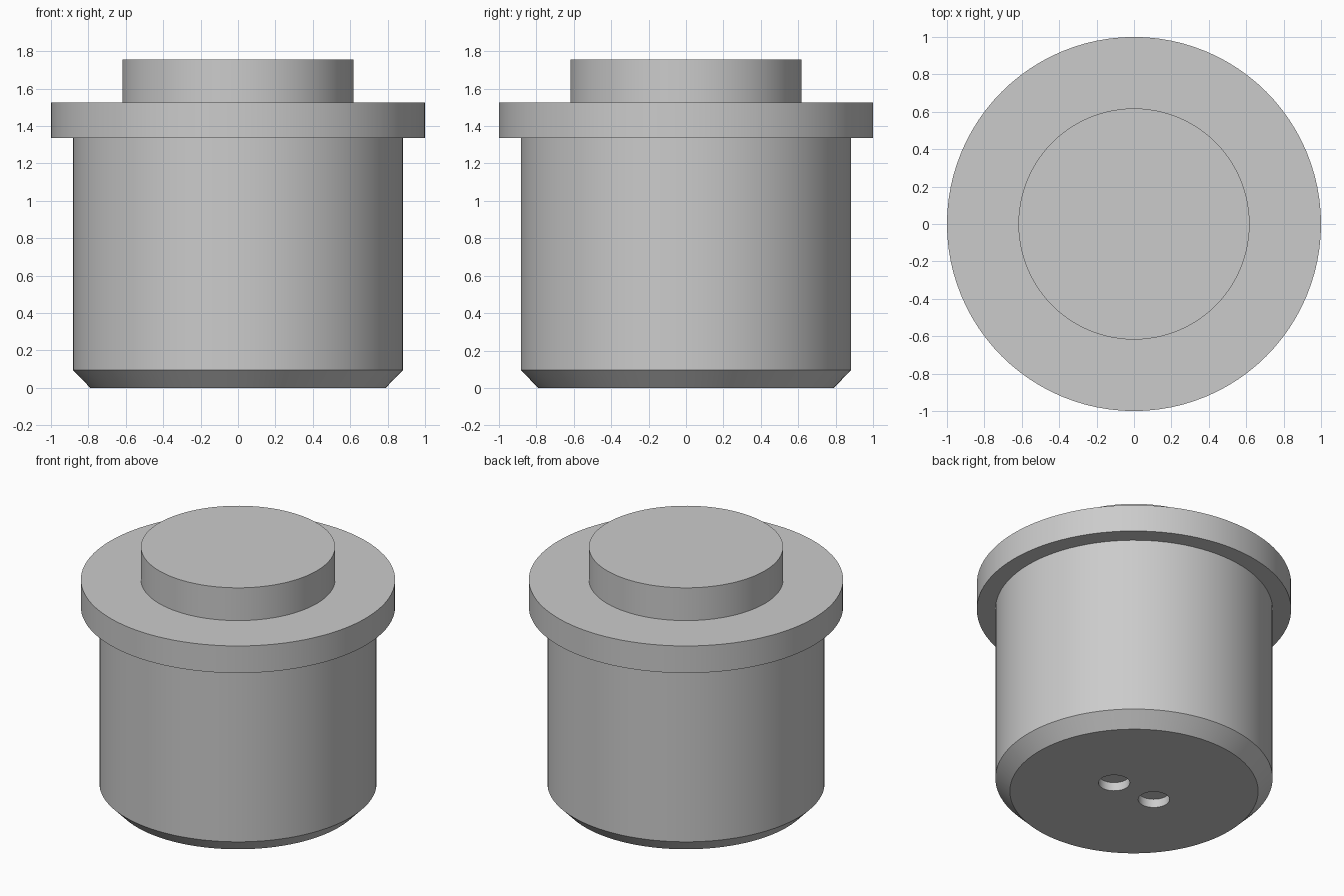
import bpy
import bmesh
import math
from mathutils import Matrix

cube = bpy.data.objects.get("Cube")
if cube:
    bpy.data.objects.remove(cube, do_unlink=True)

SEGMENTS = 96

# One plain grey for everything
grey = bpy.data.materials.new("plain_grey")
grey.use_nodes = True
colour = (0.6, 0.6, 0.6, 1)
grey.diffuse_color = colour
grey.node_tree.nodes["Principled BSDF"].inputs["Base Color"].default_value = colour


def finish(name, bm):
    """Turn a bmesh into a named, coloured object."""
    bmesh.ops.recalc_face_normals(bm, faces=bm.faces)
    mesh = bpy.data.meshes.new(name)
    bm.to_mesh(mesh)
    bm.free()
    mesh.materials.append(grey)
    obj = bpy.data.objects.new(name, mesh)
    bpy.context.collection.objects.link(obj)
    return obj


def lathe(name, profile):
    """Stack rings of (radius, height) into a closed round solid."""
    bm = bmesh.new()
    rings = []
    for radius, z in profile:
        angles = [math.tau * i / SEGMENTS for i in range(SEGMENTS)]
        rings.append([bm.verts.new((radius * math.cos(a), radius * math.sin(a), z))
                      for a in angles])
    for low, high in zip(rings, rings[1:]):
        for i in range(SEGMENTS):
            j = (i + 1) % SEGMENTS
            bm.faces.new((low[i], low[j], high[j], high[i]))
    bm.faces.new(rings[0])
    bm.faces.new(rings[-1])
    return finish(name, bm)


# Stepped plug: chamfered barrel, wide flange, raised cap
plug = lathe("stepped_plug", [
    (0.79, 0), (0.882, 0.095),
    (0.882, 1.335), (1, 1.335),
    (1, 1.525), (0.618, 1.525),
    (0.618, 1.755),
])

# Two shallow blind holes in the underside
HOLE_DEPTH = 0.06
bm = bmesh.new()
for side in (-1, 1):
    bmesh.ops.create_cone(bm, cap_ends=True, segments=48, radius1=0.1, radius2=0.1,
                          depth=2 * HOLE_DEPTH,
                          matrix=Matrix.Translation((side * 0.165, 0, 0)))
cutter = finish("hole_cutter", bm)
cutter.hide_render = True

cut = plug.modifiers.new("underside_holes", "BOOLEAN")
cut.operation = "DIFFERENCE"
cut.solver = "EXACT"
cut.object = cutter

bpy.ops.object.select_all(action="DESELECT")
plug.select_set(True)
bpy.context.view_layer.objects.active = plug
bpy.ops.object.modifier_apply(modifier=cut.name)
bpy.data.objects.remove(cutter, do_unlink=True)

# Smooth round walls with crisp rims
bpy.ops.object.shade_smooth_by_angle(angle=math.radians(30))
